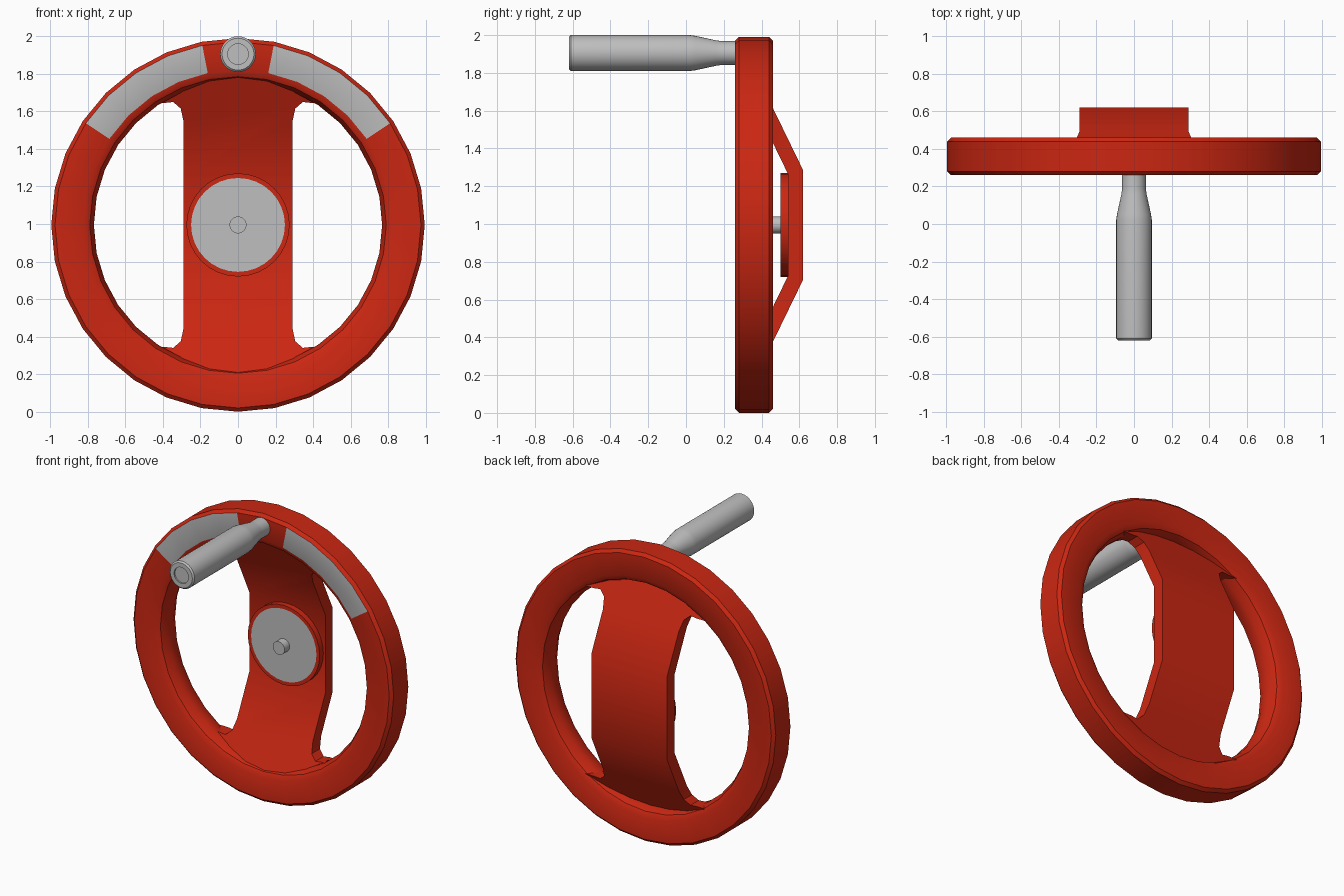
import bpy, bmesh, math
from mathutils import Vector

if "Cube" in bpy.data.objects:
    bpy.data.objects.remove(bpy.data.objects["Cube"])

SEGMENTS = 32
AXLE_Z = 0.995
GRIP_Z = 1.905


def make_material(name, colour):
    mat = bpy.data.materials.new(name)
    mat.use_nodes = True
    mat.diffuse_color = (*colour, 1)
    mat.node_tree.nodes["Principled BSDF"].inputs["Base Color"].default_value = (*colour, 1)
    return mat


RED = make_material("red paint", (0.6, 0.02, 0.006))
GREY = make_material("light grey metal", (0.52, 0.52, 0.52))


def finish(bm, name, z, mats, rule=None):
    """Turn the mesh into a smooth shaded object, coloured by an optional face rule."""
    bmesh.ops.remove_doubles(bm, verts=bm.verts, dist=0.0001)
    bmesh.ops.recalc_face_normals(bm, faces=bm.faces)
    if rule:
        for face in bm.faces:
            face.material_index = int(rule(face))
    mesh = bpy.data.meshes.new(name)
    bm.to_mesh(mesh)
    bm.free()
    for mat in mats:
        mesh.materials.append(mat)
    obj = bpy.data.objects.new(name, mesh)
    obj.location.z = z
    bpy.context.collection.objects.link(obj)
    bpy.ops.object.select_all(action="DESELECT")
    obj.select_set(True)
    bpy.context.view_layer.objects.active = obj
    bpy.ops.object.shade_smooth_by_angle(angle=math.radians(32))
    return obj


def lathe(name, profile, z, mats, rule=None, closed=False):
    """Revolve (radius, y) points about the y axis."""
    bm = bmesh.new()
    verts = [bm.verts.new((r, y, 0)) for r, y in profile]
    pairs = list(zip(verts, verts[1:] + verts[:1]))
    edges = [bm.edges.new(p) for p in (pairs if closed else pairs[:-1])]
    bmesh.ops.spin(bm, geom=verts + edges, cent=(0, 0, 0), axis=(0, 1, 0),
                   angle=math.tau, steps=SEGMENTS, use_merge=False)
    return finish(bm, name, z, mats, rule)


# Rim, with two grey arcs on its front face
def on_arc(face):
    c = face.calc_center_median()
    angle = math.degrees(math.atan2(c.z, abs(c.x)))
    return face.normal.y < -0.95 and 33.7 < angle < 78.8


lathe("rim", [(0.825, 0.26), (0.975, 0.26), (0.995, 0.28), (0.995, 0.44),
              (0.975, 0.46), (0.825, 0.46), (0.79, 0.44), (0.768, 0.39),
              (0.768, 0.33), (0.79, 0.28)],
      AXLE_Z, [RED, GREY], on_arc, closed=True)

# Bent web with flared corners that sink into the rim
FLARE = [(0.29, 0.55), (0.305, 0.62), (0.345, 0.655), (0.39, 0.65),
         (0.46, 0.65), (0.3, 0.83)]


def web_side(bm, y_flat, bend):
    """Return the outline and faces of one side of the web."""
    def vert(x, z):
        y = y_flat - 0.486 * max(0, abs(z) - bend)
        return bm.verts.new((x, y, z))

    half = [(0.29, bend)] + FLARE
    upper = [vert(x, z) for x, z in half] + [vert(-x, z) for x, z in reversed(half)]
    lower = [vert(-x, -z) for x, z in half] + [vert(x, -z) for x, z in reversed(half)]
    bm.faces.new(upper)
    bm.faces.new(lower)
    bm.faces.new((upper[0], upper[-1], lower[0], lower[-1]))
    return upper + lower


bm = bmesh.new()
front = web_side(bm, 0.54, 0.27)
back = web_side(bm, 0.62, 0.29)
for i in range(len(front)):
    j = (i + 1) % len(front)
    bm.faces.new((front[i], front[j], back[j], back[i]))
finish(bm, "web", AXLE_Z, [RED])

# Hub disc with a grey face, and its short shaft
lathe("hub_disc", [(0, 0.5), (0.25, 0.5), (0.275, 0.5), (0.275, 0.55), (0, 0.55)],
      AXLE_Z, [RED, GREY],
      lambda f: f.normal.y < -0.9 and Vector(f.calc_center_median()).length < 0.555
      and math.hypot(f.calc_center_median().x, f.calc_center_median().z) < 0.25)
lathe("hub_shaft", [(0, 0.445), (0.045, 0.445), (0.045, 0.51), (0, 0.51)],
      AXLE_Z, [GREY])

# Tapered crank handle with a shallow recess in its end
lathe("handle", [(0, -0.61), (0.055, -0.61), (0.055, -0.62), (0.085, -0.62),
                 (0.095, -0.61), (0.095, 0.02), (0.091, 0.05), (0.067, 0.16),
                 (0.063, 0.19), (0.063, 0.28), (0, 0.28)],
      GRIP_Z, [GREY])
